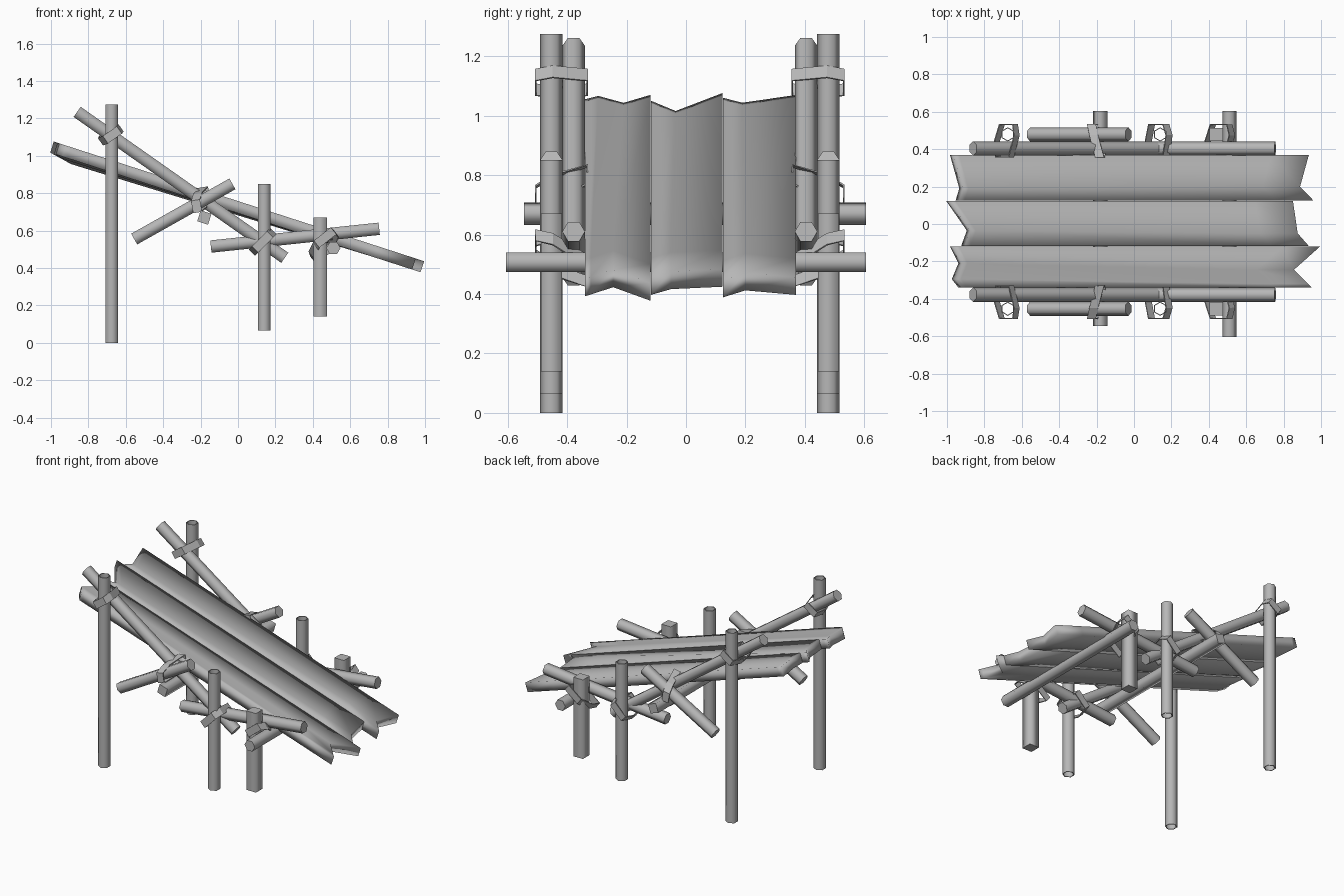
import bpy, bmesh, math
from mathutils import Vector

cube = bpy.data.objects.get("Cube")
if cube:
    bpy.data.objects.remove(cube, do_unlink=True)

grey = bpy.data.materials.new("plain_grey")
grey.use_nodes = True
COLOUR = (0.47, 0.47, 0.47, 1)
grey.diffuse_color = COLOUR
grey.node_tree.nodes["Principled BSDF"].inputs["Base Color"].default_value = COLOUR

MID = 0.013                      # y of the symmetry plane
SLOPE = math.radians(-17.9)      # tilt of the deck
Y = (0, 1, 0)


def finish(name, bm, smooth=True):
    bmesh.ops.recalc_face_normals(bm, faces=bm.faces)
    for f in bm.faces:
        f.smooth = smooth
    mesh = bpy.data.meshes.new(name)
    bm.to_mesh(mesh)
    bm.free()
    mesh.materials.append(grey)
    obj = bpy.data.objects.new(name, mesh)
    bpy.context.collection.objects.link(obj)
    return obj


def bar(name, start, end, ref=Y, sides=6, radius=0.038, turn=0.0, capped=True):
    """Smooth straight prism whose first corner points along ref, with lipped or capped ends."""
    start, end, ref = Vector(start), Vector(end), Vector(ref)
    side = (end - start).normalized().cross(ref)
    bm = bmesh.new()
    rings = []
    for p, r in ((start, radius * 0.85), (start, radius), (end, radius), (end, radius * 0.85)):
        ring = []
        for i in range(sides):
            a = turn + math.tau * i / sides
            ring.append(bm.verts.new(p + r * (math.cos(a) * ref + math.sin(a) * side)))
        rings.append(ring)
    for low, high in zip(rings, rings[1:]):
        for i in range(sides):
            j = (i + 1) % sides
            bm.faces.new((low[i], low[j], high[j], high[i]))
    # crisp rims
    for ring in rings[1:3]:
        for i in range(sides):
            bm.edges.get((ring[i - 1], ring[i])).smooth = False
    if capped:
        bm.faces.new(rings[0])
        bm.faces.new(rings[3])
    finish(name, bm)


def strap(name, x, z, angle, half, s, lean=(0, 0), near=0.345, far=0.518, width=0.048):
    """Flat ribbon looped around a joint; lean shifts its outer side in x and z."""
    a = math.radians(angle)
    u = Vector((math.cos(a), 0, math.sin(a)))
    w = Vector((-math.sin(a), 0, math.cos(a))) * width / 2
    mid = (near + far) / 2
    loop = [(-half * 0.7, far), (half * 0.7, far), (half, mid + 0.03),
            (half * 0.7, near), (-half * 0.7, near), (-half, mid)]
    bm = bmesh.new()
    rows = []
    for d, y in loop:
        c = Vector((x + lean[0] * (y - mid), MID + s * y, z + lean[1] * (y - mid))) + u * d
        rows.append((bm.verts.new(c - w), bm.verts.new(c + w)))
    for i, row in enumerate(rows):
        nxt = rows[(i + 1) % len(rows)]
        bm.faces.new((row[0], nxt[0], nxt[1], row[1]))
    obj = finish(name, bm, smooth=False)
    mod = obj.modifiers.new("thickness", 'SOLIDIFY')
    mod.thickness = 0.006
    mod.offset = 0


def plank(name, left, right, dip, thick=0.062):
    """Tilted board with ragged ends; the notch of its high end sinks by dip."""
    down = Vector((math.sin(SLOPE), 0, -math.cos(SLOPE))) * thick
    bm = bmesh.new()
    top, low = [], []
    for n, ((x0, y0), (x1, y1)) in enumerate(zip(left, right)):
        sink = dip if n == 1 else 0
        row = []
        for x, y, drop in ((x0, y0, sink), (x0 + 0.03, y0, sink), (x1 - 0.2, y1, 0), (x1, y1, 0)):
            row.append(Vector((x, y, 0.758 - drop + x * math.tan(SLOPE))))
        top.append([bm.verts.new(p) for p in row])
        low.append([bm.verts.new(p + down) for p in row])
    for grid in (top, low):
        for a, b in zip(grid, grid[1:]):
            for i in range(3):
                bm.faces.new((a[i], a[i + 1], b[i + 1], b[i]))
    # long sides
    for r in (0, -1):
        for i in range(3):
            bm.faces.new((top[r][i], top[r][i + 1], low[r][i + 1], low[r][i]))
    # ragged ends
    for c in (0, -1):
        for i in range(len(top) - 1):
            bm.faces.new((top[i][c], top[i + 1][c], low[i + 1][c], low[i][c]))
    finish(name, bm)


# Deck boards
plank("back_plank", [(-0.965, 0.37), (-0.915, 0.19), (-0.935, 0.125)],
      [(0.935, 0.37), (0.888, 0.2), (0.96, 0.125)], 0.01)
plank("middle_plank", [(-0.985, 0.123), (-0.875, -0.035), (-0.905, -0.118)],
      [(0.85, 0.123), (0.875, -0.05), (0.935, -0.118)], 0.025)
plank("front_plank", [(-0.965, -0.12), (-0.92, -0.21), (-0.955, -0.295), (-0.92, -0.34)],
      [(0.995, -0.12), (0.855, -0.245), (0.93, -0.32), (0.95, -0.34)], 0.012)

# Cross beams under the deck
bar("upper_cross_beam", (-0.18, -0.545, 0.67), (-0.18, 0.605, 0.67), (1, 0, 0),
    sides=4, radius=0.043, turn=math.pi / 4 - SLOPE)
bar("lower_cross_beam", (0.51, -0.605, 0.507), (0.51, 0.605, 0.507), (1, 0, 0))

# Posts, poles and lashings on both sides
for s, tag in ((-1, "right"), (1, "left")):
    outer, inner = MID + s * 0.466, MID + s * 0.391
    bar(tag + "_tall_post", (-0.675, outer, 0), (-0.675, outer, 1.275), capped=False)
    bar(tag + "_middle_post", (0.14, outer, 0.065), (0.14, outer, 0.85), capped=False)
    bar(tag + "_short_post", (0.44, outer, 0.14), (0.44, outer, 0.67),
        sides=4, radius=0.05, turn=math.pi / 4)
    bar(tag + "_long_brace", (-0.86, inner, 1.235), (0.25, inner, 0.455))
    bar(tag + "_low_rail", (-0.145, inner, 0.515), (0.755, inner, 0.61))
    bar(tag + "_cross_brace", (-0.555, outer, 0.555), (-0.03, outer, 0.85))
    strap(tag + "_top_strap", -0.682, 1.112, 35, 0.062, s, lean=(0.12, 0))
    strap(tag + "_brace_strap", -0.2, 0.765, 100, 0.045, s, lean=(-0.25, -0.4))
    strap(tag + "_middle_strap", 0.132, 0.54, 45, 0.078, s)
    strap(tag + "_short_strap", 0.457, 0.52, 38, 0.08, s, lean=(0.1, 0.5))
